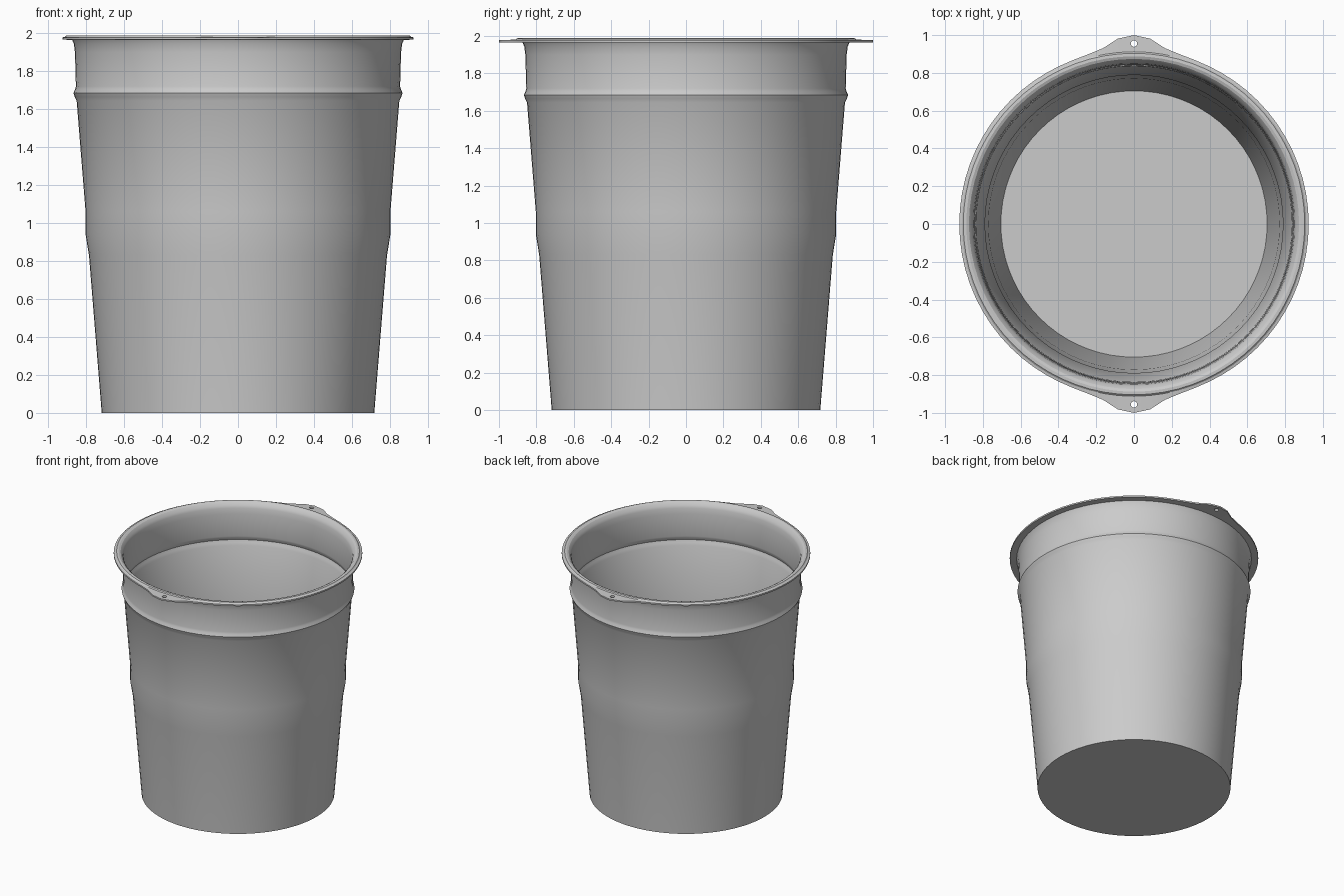
import bpy, bmesh, math

if "Cube" in bpy.data.objects:
    bpy.data.objects.remove(bpy.data.objects["Cube"])

SEG = 72
WALL = 0.014

# Outer wall (radius, height), including the two moulded rings
outer = [(0.718, 0), (0.785, 0.83), (0.803, 0.94), (0.803, 1.06), (0.850, 1.645),
         (0.860, 1.665), (0.867, 1.685), (0.858, 1.705), (0.854, 1.72),
         (0.859, 1.90), (0.865, 1.945), (0.874, 1.965)]
# Rim lip: underside, outer edge, rolled bead
edge = [(0.925, 1.966), (0.925, 1.978)]
bead = [(0.912, 1.981), (0.904, 1.988), (0.888, 1.989), (0.874, 1.983), (0.858, 1.965)]
inner = [(r - WALL, z) for r, z in reversed(outer[1:-1])] + [(0.705, WALL)]
profile = outer + edge + bead + inner

# Extra lip radius by degrees away from the y axis, forming the lugs
LUG = [(0, 0.075), (5, 0.060), (10, 0.020), (15, 0.006), (20, 0.001), (25, 0)]


def lug(a):
    d = math.degrees(math.acos(min(1, abs(math.sin(a)))))
    for (d0, v0), (d1, v1) in zip(LUG, LUG[1:]):
        if d <= d1:
            return v0 + (v1 - v0) * (d - d0) / (d1 - d0)
    return 0


# Bucket: lathe the profile, pushing the lip edge out at the lugs
bm = bmesh.new()
rings = []
for r, z in profile:
    ring = []
    for i in range(SEG):
        a = 2 * math.pi * i / SEG
        rr = r + (lug(a) if (r, z) in edge else 0)
        ring.append(bm.verts.new((rr * math.cos(a), rr * math.sin(a), z)))
    rings.append(ring)
for lo, hi in zip(rings, rings[1:]):
    for i in range(SEG):
        j = (i + 1) % SEG
        bm.faces.new((lo[i], lo[j], hi[j], hi[i]))
bm.faces.new(list(reversed(rings[0])))
bm.faces.new(rings[-1])
bmesh.ops.recalc_face_normals(bm, faces=bm.faces)
mesh = bpy.data.meshes.new("bucket")
bm.to_mesh(mesh)
bm.free()
bucket = bpy.data.objects.new("bucket", mesh)
bpy.context.collection.objects.link(bucket)
bpy.context.view_layer.objects.active = bucket

# Handle holes through both lugs
for s in (-1, 1):
    bpy.ops.mesh.primitive_cylinder_add(vertices=16, radius=0.017, depth=0.2,
                                        location=(0, s * 0.955, 1.97))
    cutter = bpy.context.object
    cutter.name = "hole_cutter"
    cutter.hide_render = True
    bpy.context.view_layer.objects.active = bucket
    mod = bucket.modifiers.new("hole", 'BOOLEAN')
    mod.operation = 'DIFFERENCE'
    mod.solver = 'EXACT'
    mod.object = cutter
    bpy.ops.object.modifier_apply(modifier=mod.name)
    bpy.data.objects.remove(cutter)

bpy.ops.object.select_all(action='DESELECT')
bucket.select_set(True)
bpy.context.view_layer.objects.active = bucket
bpy.ops.object.shade_smooth_by_angle(angle=math.radians(25))
